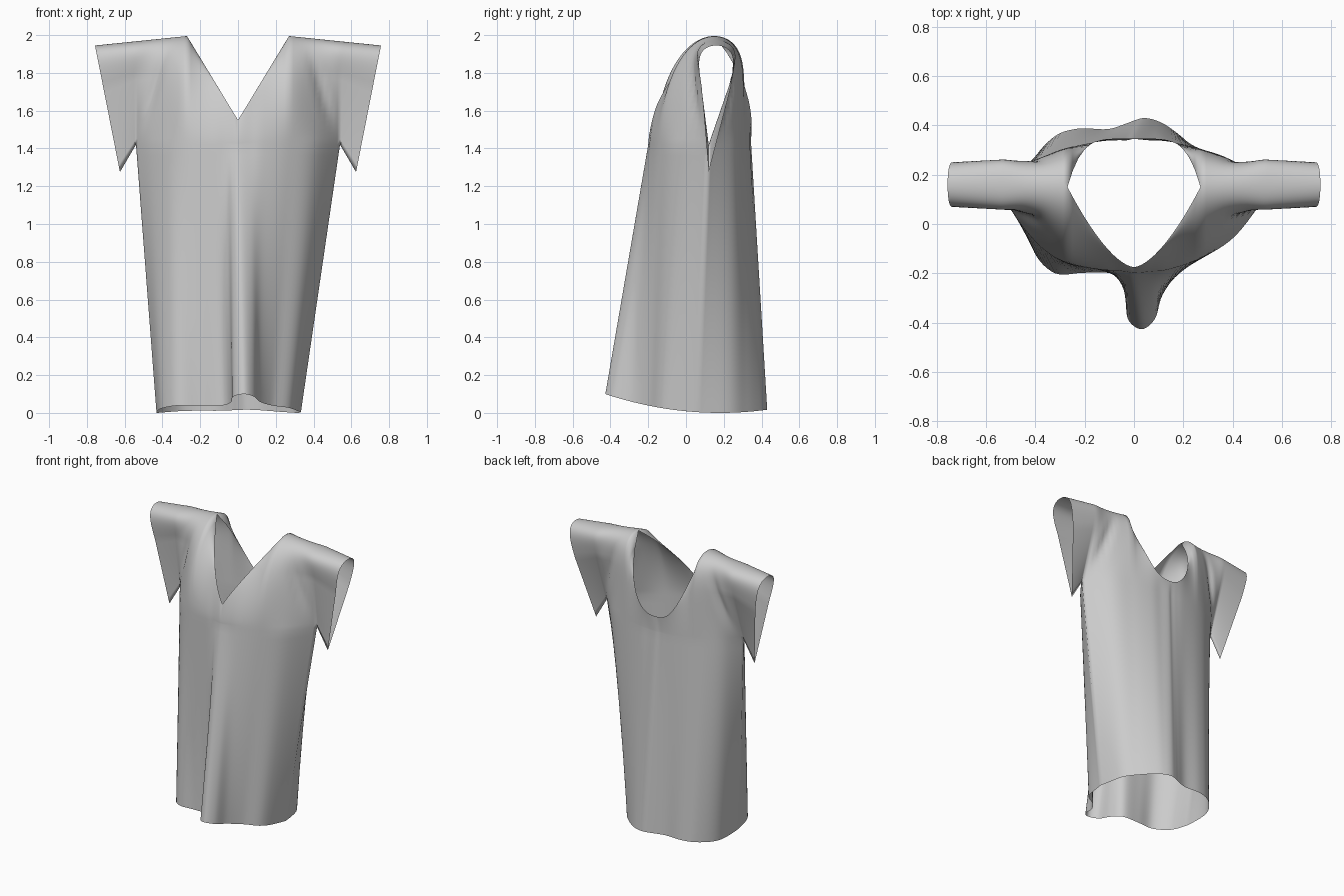
import bpy, bmesh, math

if "Cube" in bpy.data.objects:
    bpy.data.objects.remove(bpy.data.objects["Cube"])

ZU = 1.42            # underarm height
NECK = 0.27          # half width of neck opening at the shoulder
SEG, BODY_ROWS, TOP_ROWS, SLEEVE_COLS = 6, 24, 28, 14

# Cross-section controls, left to right: hem x, hem y, underarm x, underarm y
FRONT = [(-.432, .02, -.54, .12), (-.405, -.115, -.46, 0), (-.32, -.20, -.37, -.10),
         (-.20, -.198, -.27, -.16), (-.08, -.205, -.14, -.185), (-.037, -.28, -.07, -.19),
         (-.025, -.385, -.03, -.195), (.03, -.427, 0, -.2), (.085, -.385, .06, -.195),
         (.115, -.29, .14, -.185), (.18, -.20, .27, -.14), (.28, -.12, .41, -.05),
         (.333, .06, .54, .12)]
BACK = [(-.432, .02, -.54, .12), (-.42, .23, -.46, .22), (-.33, .35, -.37, .275),
        (-.23, .387, -.27, .31), (-.11, .385, -.14, .335), (-.04, .405, -.07, .34),
        (0, .42, -.03, .34), (.04, .43, 0, .345), (.085, .422, .06, .34),
        (.14, .395, .14, .335), (.225, .325, .27, .305), (.30, .23, .41, .25),
        (.333, .06, .54, .12)]


def spline(pts):
    """Catmull-Rom samples through the control tuples."""
    out = []
    for i in range(len(pts) - 1):
        p0, p1, p2, p3 = pts[max(i - 1, 0)], pts[i], pts[i + 1], pts[min(i + 2, len(pts) - 1)]
        for k in range(SEG):
            t = k / SEG
            out.append(tuple(b + .5 * t * (c - a + t * (2 * a - 5 * b + 4 * c - d
                       + t * (3 * (b - c) + d - a))) for a, b, c, d in zip(p0, p1, p2, p3)))
    return out + [pts[-1]]


def lerp(a, b, t):
    return a + (b - a) * t


def shoulder_z(x):
    return lerp(1.995, 1.945, (x - NECK) / (.755 - NECK))


def sleeve_y(t, side, grow):
    """Flattened teardrop section: pinched below, rounded on top."""
    half = .115 * grow * t * math.sqrt(max(0, 1 - t ** 12))
    return lerp(.12, .16, min(1, t * 1.5)) + side * half


def yoke(x, y0, t, side):
    """Point of the chest or back panel above the underarm line."""
    a = abs(x)
    r = min(a / NECK, 1)
    if side < 0:
        top, neck_y = 1.55 + .445 * r, -.175 + .325 * r ** 1.6
        p = 1 - math.sqrt(max(0, 1 - t ** 2))
    else:
        top, neck_y = 1.53 + .465 * r ** 2.6, .347 - .197 * r ** 5
        p = 1 - math.sqrt(max(0, 1 - t ** 7))
    if a > NECK:
        top = shoulder_z(a)
    z = lerp(ZU, top, t)
    y = lerp(y0, neck_y, lerp(t ** 1.6, p, r ** 2))
    if a > NECK:
        k = (a - NECK) / (.54 - NECK)
        k = k * k * (3 - 2 * k)
        y = lerp(y, sleeve_y(t, side, 1.12) + (y0 - .12) * (1 - t) ** 1.5, k)
    # gathered crease running up from the armpit
    d = (a - (.50 - (z - 1.5) * .28)) / .025
    y -= side * .02 * math.exp(-d * d) * math.sin(math.pi * t) ** 2
    return (x, y, z)


def add_grid(bm, rows):
    vs = [[bm.verts.new(p) for p in row] for row in rows]
    for r0, r1 in zip(vs, vs[1:]):
        for i in range(len(r0) - 1):
            bm.faces.new((r0[i], r0[i + 1], r1[i + 1], r1[i]))


bm = bmesh.new()
ts = [math.sin(.5 * math.pi * j / TOP_ROWS) for j in range(TOP_ROWS + 1)]
for side, controls in ((-1, FRONT), (1, BACK)):
    cols = spline(controls)
    rows = []
    # body panel, hem up to underarm
    for j in range(BODY_ROWS):
        f = j / BODY_ROWS
        rows.append([(lerp(hx, ux, f), lerp(hy, uy, f),
                      lerp(.27 * (hy - .18) ** 2, ZU, f)) for hx, hy, ux, uy in cols])
    # chest or back panel with its neckline
    for t in ts:
        rows.append([yoke(ux, uy, t, side) for hx, hy, ux, uy in cols])
    add_grid(bm, rows)
    # sleeves, armhole out to the slanted cuff
    for sx in (-1, 1):
        rows = []
        for t in ts:
            x0, y0, z0 = yoke(sx * .54, .12, t, side)
            x1, z1 = sx * lerp(.625, .757, t), lerp(1.275, 1.945, t)
            y1 = sleeve_y(t, side, 1.0)
            rows.append([(lerp(x0, x1, i / SLEEVE_COLS), lerp(y0, y1, i / SLEEVE_COLS),
                          lerp(z0, z1, i / SLEEVE_COLS)) for i in range(SLEEVE_COLS + 1)])
        add_grid(bm, rows)

# sew the panels together along the side, shoulder and sleeve seams
bmesh.ops.remove_doubles(bm, verts=bm.verts, dist=.0008)
bmesh.ops.recalc_face_normals(bm, faces=bm.faces)
mesh = bpy.data.meshes.new("shirt")
bm.to_mesh(mesh)
bm.free()
mesh.shade_smooth()
shirt = bpy.data.objects.new("shirt", mesh)
bpy.context.collection.objects.link(shirt)
